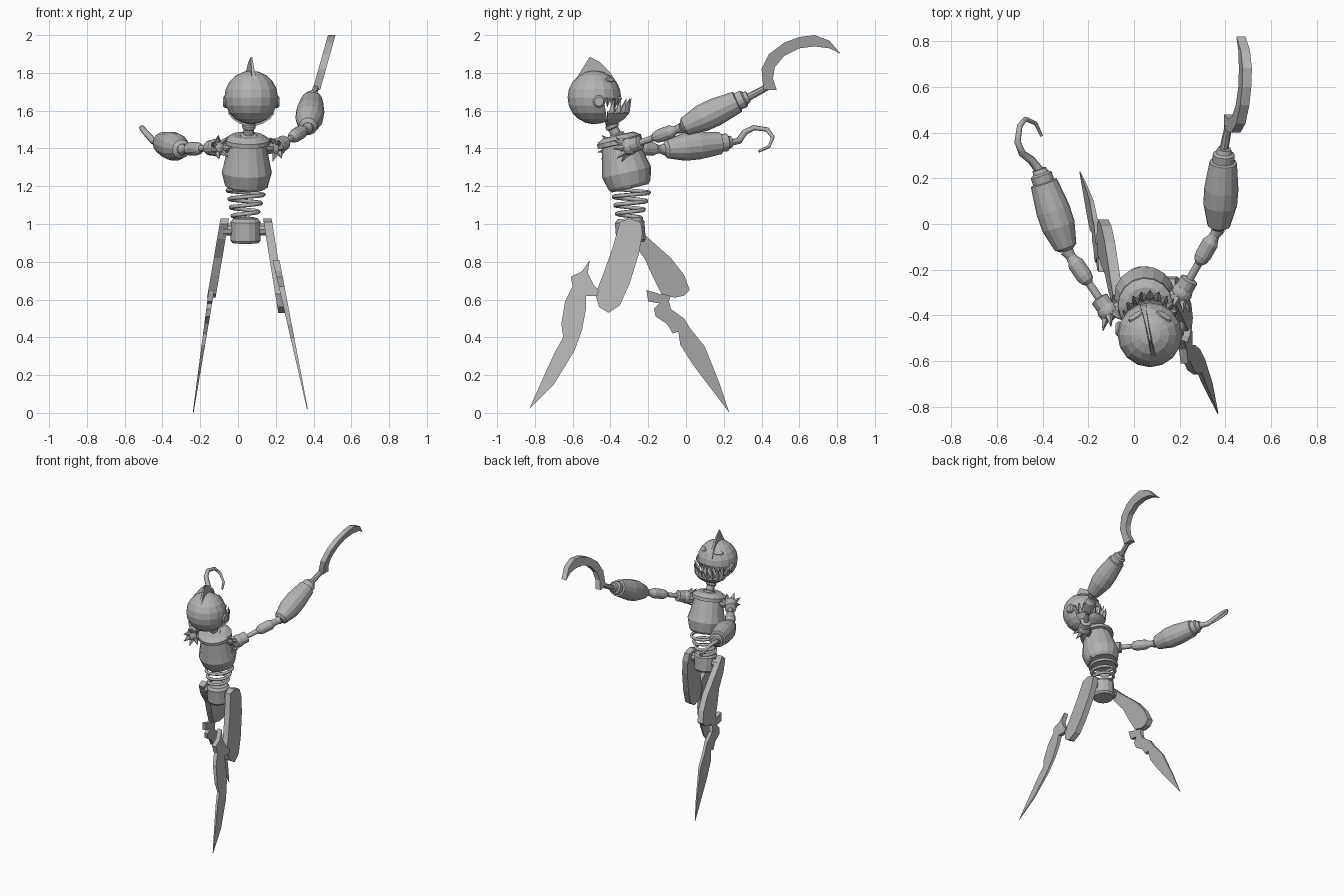
import bpy, bmesh, math
from mathutils import Vector, Matrix

if "Cube" in bpy.data.objects:
    bpy.data.objects.remove(bpy.data.objects["Cube"])

metal = bpy.data.materials.new("grey metal")
metal.use_nodes = True
grey = (0.45, 0.45, 0.45, 1)
metal.diffuse_color = grey
metal.node_tree.nodes["Principled BSDF"].inputs["Base Color"].default_value = grey


def finish(name, bm):
    bmesh.ops.recalc_face_normals(bm, faces=bm.faces)
    mesh = bpy.data.meshes.new(name)
    bm.to_mesh(mesh)
    bm.free()
    mesh.materials.append(metal)
    ob = bpy.data.objects.new(name, mesh)
    bpy.context.collection.objects.link(ob)
    return ob


def aim(direction):
    return Vector(direction).to_track_quat("Z", "Y").to_matrix().to_4x4()


def add_lathe(bm, a, b, profile, segs=14):
    """Turned solid from a to b; profile is (fraction along, radius)."""
    a, b = Vector(a), Vector(b)
    m = Matrix.Translation(a) @ aim(b - a)
    length = (b - a).length
    rings = []
    for t, r in profile:
        rings.append([bm.verts.new(m @ Vector((r * math.cos(i * math.tau / segs),
                      r * math.sin(i * math.tau / segs), t * length))) for i in range(segs)])
    for lo, hi in zip(rings, rings[1:]):
        for i in range(segs):
            j = (i + 1) % segs
            bm.faces.new((lo[i], lo[j], hi[j], hi[i]))
    bm.faces.new(rings[0][::-1])
    bm.faces.new(rings[-1])


def lathe(name, a, b, profile, segs=14):
    bm = bmesh.new()
    add_lathe(bm, a, b, profile, segs)
    return finish(name, bm)


def add_spike(bm, base, direction, radius, length, segs=5):
    base = Vector(base)
    add_lathe(bm, base, base + Vector(direction).normalized() * length,
              [(0, radius), (1, 0.001)], segs)


def plate(name, outline, x_at, thick):
    """Side outline in y and z, extruded along x; x and thickness vary with z."""
    bm = bmesh.new()
    sides = [[bm.verts.new((x_at(z) + s * thick(z) / 2, y, z)) for y, z in outline]
             for s in (-1, 1)]
    bm.faces.new(sides[0])
    bm.faces.new(sides[1][::-1])
    n = len(outline)
    for i in range(n):
        j = (i + 1) % n
        bm.faces.new((sides[0][i], sides[0][j], sides[1][j], sides[1][i]))
    return finish(name, bm)


def tube(name, points, radius, tip=1.0):
    curve = bpy.data.curves.new(name, "CURVE")
    curve.dimensions = "3D"
    curve.bevel_depth = radius
    curve.bevel_resolution = 1
    curve.use_fill_caps = True
    spline = curve.splines.new("POLY")
    spline.points.add(len(points) - 1)
    for i, p in enumerate(points):
        spline.points[i].co = (*p, 1)
        spline.points[i].radius = 1 + (tip - 1) * i / (len(points) - 1)
    curve.materials.append(metal)
    ob = bpy.data.objects.new(name, curve)
    bpy.context.collection.objects.link(ob)
    bpy.ops.object.select_all(action="DESELECT")
    ob.select_set(True)
    bpy.context.view_layer.objects.active = ob
    bpy.ops.object.convert(target="MESH")


# Head with the mouth notched out
HEAD = Vector((0.07, -0.485, 1.67))
R = 0.142
bm = bmesh.new()
bmesh.ops.create_uvsphere(bm, u_segments=16, v_segments=10, radius=R,
                          matrix=Matrix.Translation(HEAD))
head = finish("head", bm)
bm = bmesh.new()
bmesh.ops.create_cube(bm, size=0.4, matrix=Matrix.Translation(HEAD + Vector((0, 0.05, -0.01)))
                      @ Matrix.Rotation(0.15, 4, "X") @ Matrix.Translation((0, 0.2, -0.2)))
cutter = finish("mouth_cutter", bm)
cutter.hide_render = True
cutter.hide_viewport = True
cut = head.modifiers.new("mouth", "BOOLEAN")
cut.operation = "DIFFERENCE"
cut.object = cutter

# Upper teeth, then the forward jaw shell with its teeth
bm = bmesh.new()
for i in range(-4, 5):
    a = i * 0.25
    out = Vector((math.sin(a), math.cos(a), 0))
    add_spike(bm, HEAD + out * 0.128, (0, 0, -1), 0.019, 0.05, 4)
finish("upper_teeth", bm)

JAW = HEAD + Vector((0, 0.06, -0.005))
bm = bmesh.new()


def jaw_point(a, e, r):
    return JAW + r * Vector((math.sin(a) * math.cos(e), math.cos(a) * math.cos(e), math.sin(e)))


rows = [[bm.verts.new(jaw_point(i * 0.25, math.radians(e), 0.133)) for i in range(-6, 7)]
        for e in (-82, -65, -48, -32)]
for lo, hi in zip(rows, rows[1:]):
    for i in range(len(lo) - 1):
        bm.faces.new((lo[i], lo[i + 1], hi[i + 1], hi[i]))
jaw = finish("jaw", bm)
shell = jaw.modifiers.new("shell", "SOLIDIFY")
shell.thickness = 0.014
bm = bmesh.new()
for i in range(-4, 5):
    a = i * 0.31
    add_spike(bm, jaw_point(a, math.radians(-33), 0.128),
              (0.3 * math.sin(a), 0.4 * math.cos(a), 1), 0.02, 0.075, 4)
finish("lower_teeth", bm)

# Eyes and ear bolts
for side, label in ((1, "left"), (-1, "right")):
    out = Vector((0.06 * side, 0.08, 0.09)).normalized()
    bm = bmesh.new()
    bmesh.ops.create_cone(bm, cap_ends=True, segments=10, radius1=0.04, radius2=0.034, depth=0.009)
    bmesh.ops.scale(bm, vec=(1, 0.45, 1), verts=bm.verts)
    across = Vector((side, -0.45, 0.1))
    across = (across - across.dot(out) * out).normalized()
    m = Matrix((across, out.cross(across), out)).transposed().to_4x4()
    bmesh.ops.transform(bm, matrix=Matrix.Translation(HEAD + out * R * 0.98) @ m, verts=bm.verts)
    finish(label + "_eye", bm)
    ear = HEAD + Vector((side * 0.115, 0.025, -0.022))
    lathe(label + "_ear_bolt", ear, ear + Vector((side * 0.035, 0, 0)),
          [(0, 0.033), (0.7, 0.033), (1, 0.024)], 12)

# Crest, slightly twisted along the skull
crest = [(-.60, 1.74), (-.55, 1.82), (-.51, 1.885), (-.46, 1.86), (-.40, 1.80), (-.355, 1.73), (-.48, 1.70)]
fin = plate("crest", crest, lambda z: 0.065, lambda z: 0.03 - 0.12 * (z - 1.70))
for v in fin.data.vertices:
    v.co.x -= 0.2 * (v.co.y + 0.48)

# Neck, torso, spring waist and pelvis
lathe("neck", (.055, -.36, 1.45), (.06, -.41, 1.56),
      [(0, .045), (.2, .045), (.25, .028), (.5, .028), (.55, .036), (.7, .036), (.75, .028), (1, .028)], 12)
lathe("torso", (.045, -.295, 1.19), (.05, -.36, 1.47),
      [(0, .1), (.06, .115), (.3, .133), (.45, .123), (.83, .1), (.84, .12), (.92, .12), (1, .085)], 16)
spring = []
TURNS, STEPS = 4, 18
for i in range(TURNS * STEPS + 1):
    t, a = i / (TURNS * STEPS), i * math.tau / STEPS
    r = 0.06 + 0.045 * t
    spring.append((.035 + .01 * t + r * math.cos(a), -.30 + .01 * t + r * math.sin(a), 1.02 + .18 * t))
tube("waist_spring", spring, 0.011)
lathe("pelvis", (.04, -.29, .9), (.04, -.30, 1.03),
      [(0, .07), (.1, .08), (.85, .08), (1, .065)], 14)
lathe("hip_axle", (-.08, -.295, .97), (.16, -.295, .97), [(0, .033), (1, .033)], 10)

# Legs: flat thighs and blade shins
left_thigh = [(-.35, 1.01), (-.30, 1.03), (-.24, 1.01), (-.23, .95), (-.25, .84), (-.30, .68),
              (-.35, .57), (-.41, .53), (-.46, .56), (-.48, .63), (-.44, .73), (-.39, .87)]
right_thigh = [(-.34, 1.0), (-.31, 1.03), (-.25, .97), (-.17, .90), (-.08, .82), (-.01, .73), (.02, .65),
               (-.01, .62), (-.06, .61), (-.13, .63), (-.18, .73), (-.22, .82), (-.30, .92)]
left_shin = [(-.51, .81), (-.52, .74), (-.49, .68), (-.46, .65), (-.47, .62), (-.53, .62), (-.53, .55),
             (-.55, .44), (-.59, .33), (-.70, .15), (-.83, .02), (-.75, .20), (-.69, .33), (-.65, .40),
             (-.66, .47), (-.64, .59), (-.60, .67), (-.61, .72), (-.55, .75)]
right_shin = [(-.21, .65), (-.20, .59), (-.14, .58), (-.17, .55), (-.16, .51), (-.10, .47), (-.07, .42),
              (-.04, .43), (-.03, .36), (.04, .25), (.23, 0), (.18, .15), (.10, .35), (.02, .45),
              (-.01, .50), (-.08, .55), (-.09, .59), (-.08, .62), (-.14, .63)]
plate("left_thigh", left_thigh, lambda z: .16 + .16 * (1 - z), lambda z: .045)
plate("right_thigh", right_thigh, lambda z: -.075 - .17 * (1 - z), lambda z: .045)
plate("left_shin_blade", left_shin, lambda z: .235 + .21 * (.65 - z), lambda z: .004 + .04 * z)
plate("right_shin_blade", right_shin, lambda z: -.14 - .15 * (.65 - z), lambda z: .004 + .04 * z)


# Arms: spiked shoulder, beaded upper arm and barrel forearm
def arm(label, shoulder, elbow, wrist, torso_side):
    shoulder, elbow = Vector(shoulder), Vector(elbow)
    along = (elbow - shoulder).normalized()
    bm = bmesh.new()
    bmesh.ops.create_uvsphere(bm, u_segments=12, v_segments=8, radius=.047,
                              matrix=Matrix.Translation(shoulder))
    turn = aim(-along)
    for i in range(7):
        a = i * math.tau / 7
        d = turn @ Vector((math.cos(a), math.sin(a), 0.7)).normalized()
        add_spike(bm, shoulder + d * .035, d + Vector((0, -.5, 0)), .02, .06)
    finish(label + "_spiked_shoulder", bm)
    lathe(label + "_shoulder_axle", torso_side, shoulder, [(0, .03), (1, .03)], 10)
    lathe(label + "_upper_arm", shoulder, elbow,
          [(0, .04), (.2, .04), (.22, .017), (.45, .017), (.5, .03), (.58, .036), (.78, .036),
           (.84, .026), (.9, .022), (1, .03)], 12)
    lathe(label + "_forearm", elbow, wrist,
          [(0, .03), (.04, .05), (.3, .074), (.5, .075), (.83, .06), (.84, .048), (.93, .048),
           (.95, .036), (1, .03)], 14)


arm("left", (.21, -.30, 1.41), (.37, -.02, 1.51), (.395, .33, 1.675), (.1, -.35, 1.41))
arm("right", (-.115, -.38, 1.405), (-.295, -.115, 1.395), (-.415, .24, 1.435), (0, -.35, 1.41))

# Sickle on the left arm
lathe("sickle_rod", (.39, .31, 1.66), (.42, .46, 1.74), [(0, .02), (1, .016)], 8)
sickle = [(.41, 1.71), (.40, 1.82), (.44, 1.90), (.52, 1.96), (.60, 1.99), (.68, 2), (.76, 1.97), (.82, 1.90),
          (.76, 1.93), (.68, 1.94), (.60, 1.93), (.52, 1.89), (.47, 1.83), (.46, 1.77), (.48, 1.71)]
plate("sickle_blade", sickle, lambda z: .415 + .28 * (z - 1.71), lambda z: .04)

# Hook on the right arm
hook = [(-.41, .23, 1.43), (-.45, .28, 1.44), (-.49, .31, 1.485), (-.51, .36, 1.51), (-.50, .43, 1.50),
        (-.475, .46, 1.46), (-.43, .44, 1.41), (-.405, .386, 1.385)]
tube("hook", hook, .02, .35)
